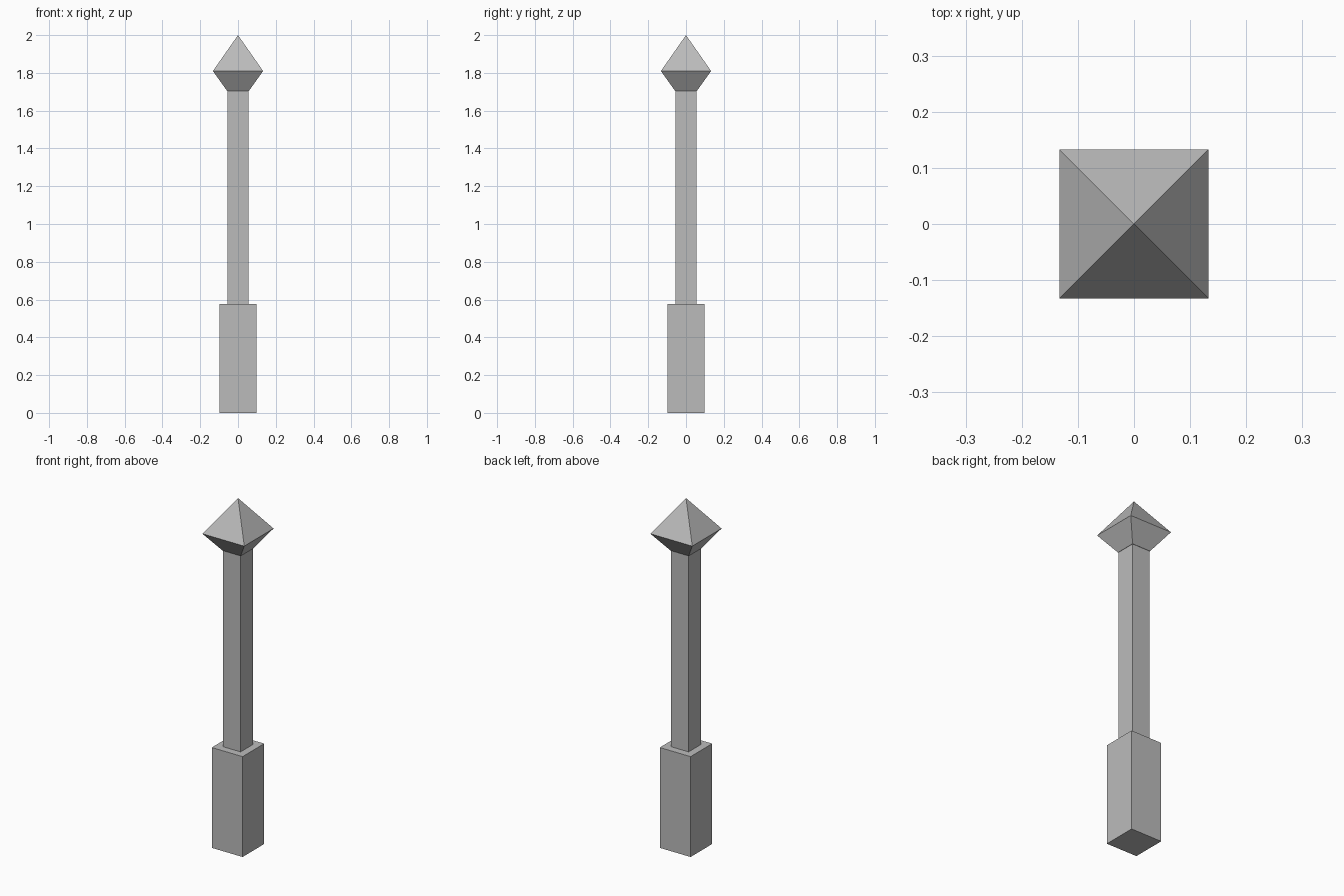
import bpy
import bmesh

cube = bpy.data.objects.get("Cube")
if cube:
    bpy.data.objects.remove(cube, do_unlink=True)

stone = bpy.data.materials.new("grey stone")
stone.use_nodes = True
GREY = (0.5, 0.5, 0.5, 1)
stone.diffuse_color = GREY
stone.node_tree.nodes["Principled BSDF"].inputs["Base Color"].default_value = GREY


def square_loft(name, profile):
    """Loft square rings of (half width, height); zero width makes a point."""
    bm = bmesh.new()
    previous = None
    for half, z in profile:
        if half == 0:
            ring = [bm.verts.new((0, 0, z))] * 4
        else:
            ring = [bm.verts.new((x * half, y * half, z))
                    for x, y in ((-1, -1), (1, -1), (1, 1), (-1, 1))]
        if previous is None:
            bm.faces.new(ring[::-1])
        else:
            for i in range(4):
                j = (i + 1) % 4
                corners = [previous[i], previous[j], ring[j], ring[i]]
                bm.faces.new(list(dict.fromkeys(corners)))
        previous = ring
    if profile[-1][0]:
        bm.faces.new(previous)
    mesh = bpy.data.meshes.new(name)
    bm.to_mesh(mesh)
    bm.free()
    mesh.materials.append(stone)
    obj = bpy.data.objects.new(name, mesh)
    bpy.context.collection.objects.link(obj)
    return obj


# Wide foot block, slim shaft and pointed cap
square_loft("base", [(0.098, 0), (0.098, 0.577)])
square_loft("shaft", [(0.056, 0.577), (0.056, 1.705)])
square_loft("pointed_cap", [(0.058, 1.705), (0.133, 1.81), (0, 2)])
